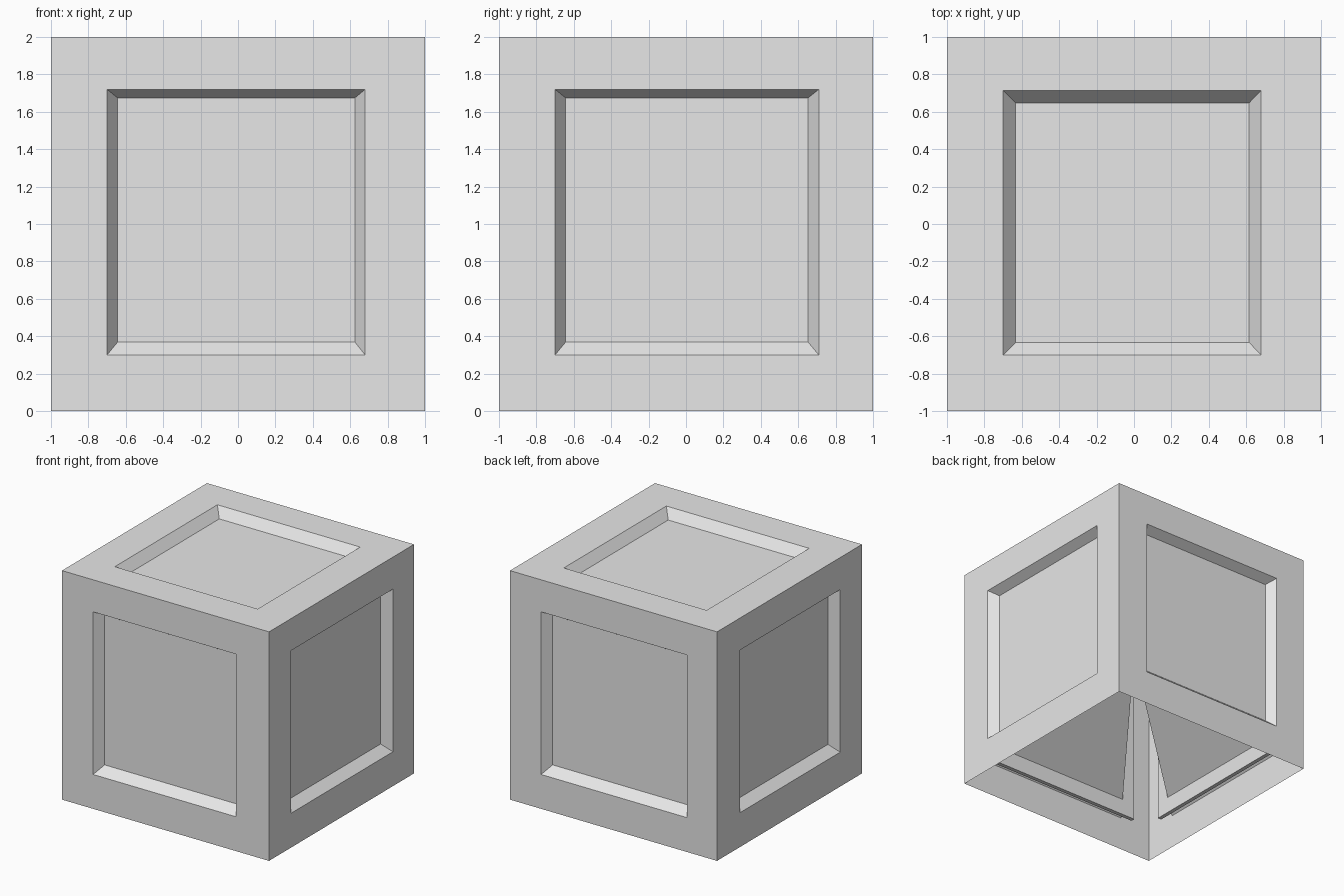
import bpy
import bmesh
from math import pi
from mathutils import Matrix, Vector

cube = bpy.data.objects.get("Cube")
if cube:
    bpy.data.objects.remove(cube)

gray = bpy.data.materials.new("plain_gray")
gray.use_nodes = True
gray.diffuse_color = (0.8, 0.8, 0.8, 1)
gray.node_tree.nodes["Principled BSDF"].inputs["Base Color"].default_value = (0.8, 0.8, 0.8, 1)

CENTER = Matrix.Translation((0, 0, 1))
APEX = Vector((0, 0, 1.15))
STAND = Matrix.Rotation(pi / 2, 4, "X")   # turns a flat panel to face the front


def rectangle(turn, left, right, low, high, out):
    """Four corners of a rectangle on one side of the box."""
    corners = ((left, low), (right, low), (right, high), (left, high))
    return [CENTER @ turn @ Vector((u, v, out)) for u, v in corners]


def add_object(name, bm):
    mesh = bpy.data.meshes.new(name)
    bm.to_mesh(mesh)
    bm.free()
    mesh.materials.append(gray)
    obj = bpy.data.objects.new(name, mesh)
    bpy.context.collection.objects.link(obj)


def build_side(name, turn, left, right, low, high):
    # Flat frame around the opening, with sloping sides that meet inside the box
    bm = bmesh.new()
    outer = [bm.verts.new(p) for p in rectangle(turn, -1, 1, -1, 1, 1)]
    inner = [bm.verts.new(p) for p in rectangle(turn, left, right, low, high, 1)]
    tip = bm.verts.new(APEX)
    for i in range(4):
        j = (i + 1) % 4
        bm.faces.new((outer[i], outer[j], inner[j], inner[i]))
        bm.faces.new((inner[i], inner[j], tip))
    add_object(name + "_frame", bm)

    # Thin slab closing the opening just behind the frame
    bm = bmesh.new()
    size = Matrix.Diagonal((1.49, 1.49, 0.035, 1))
    place = CENTER @ turn @ Matrix.Translation((0, 0, 0.9025)) @ size
    bmesh.ops.create_cube(bm, size=1, matrix=place)
    add_object(name + "_panel", bm)


# Four walls and the top; the underside stays open
walls = {"front": (-0.70, 0.68), "left": (-0.70, 0.71),
         "back": (-0.70, 0.71), "right": (-0.68, 0.70)}
for n, (name, (left, right)) in enumerate(walls.items()):
    build_side(name, Matrix.Rotation(n * pi / 2, 4, "Z") @ STAND, left, right, -0.70, 0.72)
build_side("top", Matrix.Identity(4), -0.70, 0.68, -0.70, 0.715)
